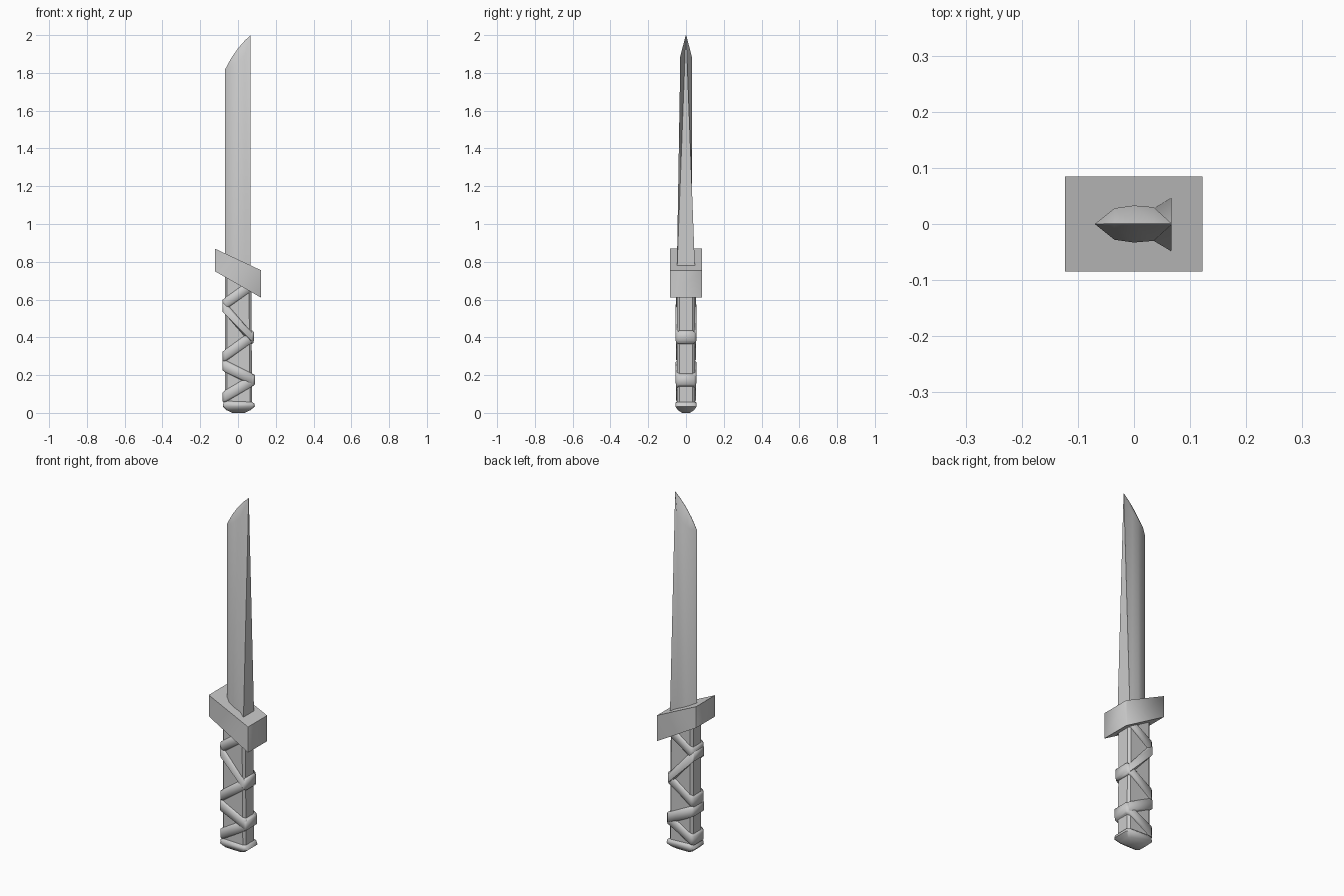
import bpy, bmesh, math

if "Cube" in bpy.data.objects:
    bpy.data.objects.remove(bpy.data.objects["Cube"])


def loft(name, rings, angle=40):
    """Skin a stack of equal-length rings and cap both ends."""
    bm = bmesh.new()
    vs = [[bm.verts.new(p) for p in r] for r in rings]
    n = len(rings[0])
    for a, b in zip(vs, vs[1:]):
        for i in range(n):
            j = (i + 1) % n
            bm.faces.new((a[i], a[j], b[j], b[i]))
    bm.faces.new(vs[0][::-1])
    bm.faces.new(vs[-1])
    bmesh.ops.remove_doubles(bm, verts=bm.verts, dist=1e-5)
    bmesh.ops.recalc_face_normals(bm, faces=bm.faces)
    me = bpy.data.meshes.new(name)
    bm.to_mesh(me)
    bm.free()
    ob = bpy.data.objects.new(name, me)
    bpy.context.collection.objects.link(ob)
    bpy.ops.object.select_all(action='DESELECT')
    ob.select_set(True)
    bpy.context.view_layer.objects.active = ob
    bpy.ops.object.shade_smooth_by_angle(angle=math.radians(angle))
    return ob


def block(x0, x1, hy, zl, zr, c=0.012):
    """Chamfered rectangle whose height runs from zl at x0 to zr at x1."""
    pts = [(x0 + c, -hy), (x1 - c, -hy), (x1, -hy + c), (x1, hy - c),
           (x1 - c, hy), (x0 + c, hy), (x0, hy - c), (x0, -hy + c)]
    return [(x, y, zl + (zr - zl) * (x - x0) / (x1 - x0)) for x, y in pts]


# Blade: cutting edge at -x, flat spine at +x tapering to the tip
def blade_ring(z, spine):
    half = [(-0.07, 0, z[0]), (-0.035, 0.028, z[1]), (0.0, 0.033, z[2]),
            (0.035, 0.03, z[3]), (0.067, spine, z[4])]
    return half + [(x, -y, h) for x, y, h in half[:0:-1]]


edge = [1.815, 1.83, 1.86, 1.89, 2.0]
ridge_z = [1.815, 1.88, 1.93, 1.97, 2.0]
base = blade_ring([0.72] * 5, 0.049)
top = blade_ring(edge, 0.001)
ridge = [(x, math.copysign(0.001, y) if y else 0, h)
         for x, y, h in blade_ring(ridge_z, 0.001)]
loft("blade", [base, top, ridge], 35)

# Slanted guard
loft("guard", [block(-0.123, 0.122, 0.085, 0.75, 0.61, 0.001),
               block(-0.123, 0.122, 0.085, 0.87, 0.755, 0.001)], 50)

# Grip
loft("grip", [block(-0.07, 0.075, 0.047, 0.04, 0.04),
              block(-0.07, 0.07, 0.047, 0.76, 0.70)])

# Rounded pommel
loft("pommel", [block(-0.03, 0.035, 0.02, 0, 0, 0.008),
                block(-0.06, 0.065, 0.042, 0.014, 0.014),
                block(-0.08, 0.09, 0.057, 0.034, 0.034),
                block(-0.077, 0.086, 0.055, 0.055, 0.05),
                block(-0.065, 0.07, 0.045, 0.065, 0.06)], 50)

# Wrapped bands: centre height at the left and right of the grip
wraps = [(0.575, 0.675), (0.56, 0.395), (0.30, 0.405), (0.25, 0.175), (0.085, 0.175)]
for i, (zl, zr) in enumerate(wraps):
    g = 0.002 * (i % 2)
    h = 0.032
    xr = 0.078 + 0.003 * i
    loft(f"grip_wrap_{i + 1}",
         [block(-0.072, xr - 0.01, 0.047, zl - h, zr - h),
          block(-0.081 - g, xr, 0.054 + g, zl - h * 0.75, zr - h * 0.75),
          block(-0.081 - g, xr, 0.054 + g, zl + h * 0.75, zr + h * 0.75),
          block(-0.072, xr - 0.01, 0.047, zl + h, zr + h)], 60)
